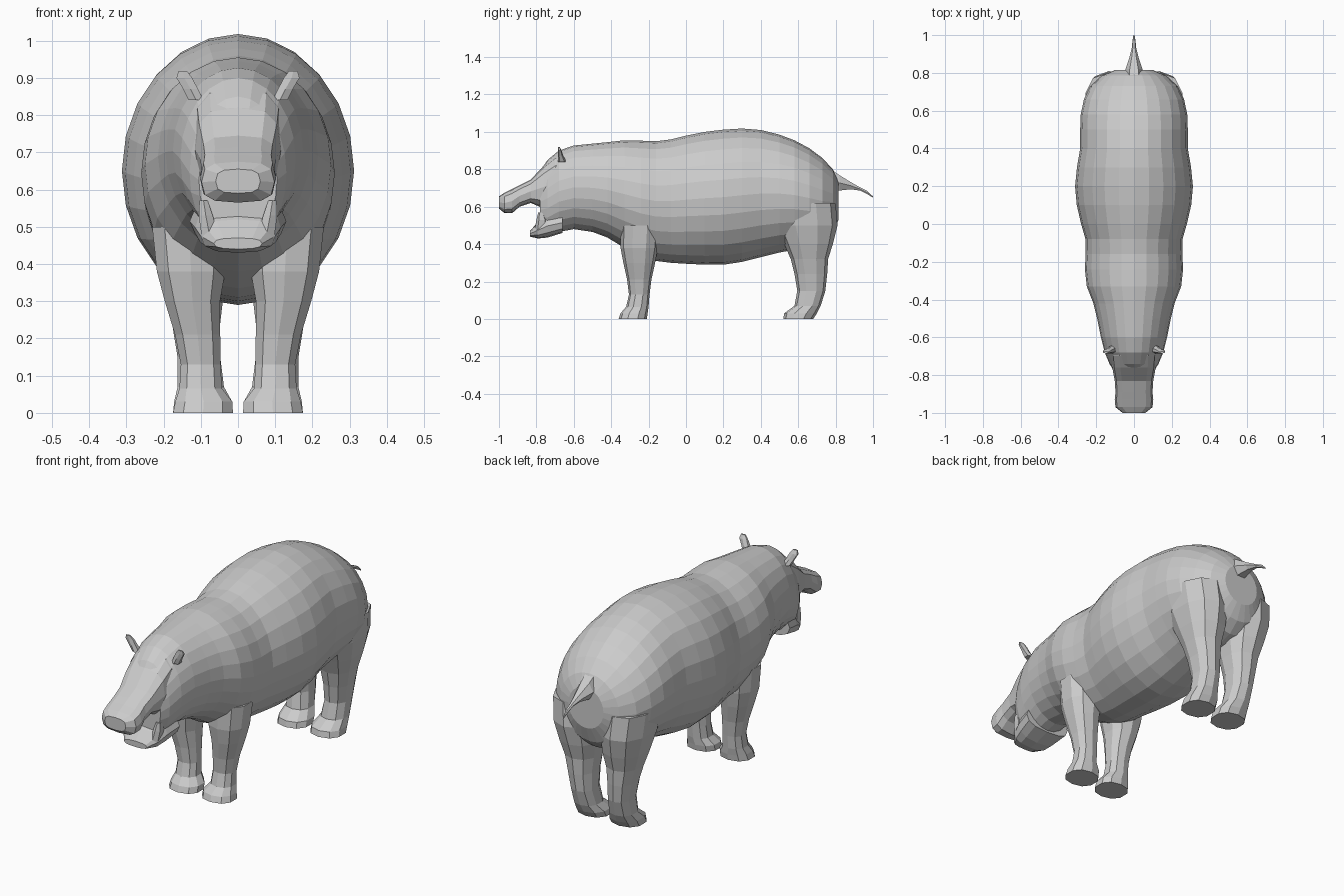
import bpy, bmesh
from math import cos, sin, pi


def ring(axis, c, r1, r2, n, power):
    """Superellipse ring: across y (x/z plane) or across z (x/y plane)."""
    pts = []
    for i in range(n):
        a = 2 * pi * (i + 0.5 * (axis == 'z')) / n
        u = abs(cos(a)) ** (2 / power) * (1 if cos(a) >= 0 else -1) * r1
        v = abs(sin(a)) ** (2 / power) * (1 if sin(a) >= 0 else -1) * r2
        pts.append((c[0] + u, c[1], c[2] + v) if axis == 'y'
                   else (c[0] + u, c[1] + v, c[2]))
    return pts


def loft(name, rings):
    """Skin a list of equal-sized rings and cap both ends."""
    bm = bmesh.new()
    loops = [[bm.verts.new(p) for p in r] for r in rings]
    n = len(loops[0])
    for a, b in zip(loops, loops[1:]):
        for i in range(n):
            j = (i + 1) % n
            bm.faces.new((a[i], a[j], b[j], b[i]))
    bm.faces.new(loops[0])
    bm.faces.new(loops[-1])
    bmesh.ops.recalc_face_normals(bm, faces=bm.faces)
    mesh = bpy.data.meshes.new(name)
    bm.to_mesh(mesh)
    bm.free()
    obj = bpy.data.objects.new(name, mesh)
    bpy.context.collection.objects.link(obj)
    return obj


def along_y(name, rows, n, power=2.0):
    """Rows of (y, top z, bottom z, half width)."""
    return loft(name, [ring('y', (0, y, (t + b) / 2), w, (t - b) / 2, n, power)
                       for y, t, b, w in rows])


def along_z(name, rows, n, side, power=2.3):
    """Rows of (z, inner x, outer x, front y, back y), mirrored by side."""
    return loft(name, [ring('z', (side * (i + o) / 2, (f + b) / 2, z),
                            (o - i) / 2, (b - f) / 2, n, power)
                       for z, i, o, f, b in rows])


# Barrel body, neck and skull
along_y("body", [
    (-0.78, 0.79, 0.46, 0.105), (-0.74, 0.85, 0.44, 0.13),
    (-0.68, 0.90, 0.465, 0.155), (-0.60, 0.927, 0.48, 0.175),
    (-0.50, 0.937, 0.465, 0.195), (-0.42, 0.945, 0.435, 0.215),
    (-0.33, 0.955, 0.38, 0.25), (-0.24, 0.953, 0.335, 0.26),
    (-0.16, 0.95, 0.31, 0.256), (-0.08, 0.96, 0.30, 0.257),
    (0.0, 0.98, 0.295, 0.28), (0.10, 1.0, 0.29, 0.303),
    (0.20, 1.012, 0.29, 0.312), (0.30, 1.018, 0.305, 0.302),
    (0.40, 1.01, 0.33, 0.285), (0.50, 0.985, 0.355, 0.285),
    (0.58, 0.955, 0.37, 0.282), (0.66, 0.912, 0.38, 0.265),
    (0.73, 0.86, 0.40, 0.23), (0.785, 0.80, 0.45, 0.17),
    (0.815, 0.74, 0.53, 0.10)], 24)

# Upper muzzle and open lower jaw
along_y("upper_muzzle", [
    (-0.64, 0.90, 0.60, 0.12), (-0.70, 0.87, 0.59, 0.12),
    (-0.76, 0.82, 0.59, 0.115), (-0.83, 0.745, 0.62, 0.102),
    (-0.89, 0.715, 0.60, 0.098), (-0.93, 0.695, 0.565, 0.102),
    (-0.97, 0.675, 0.565, 0.098), (-1.0, 0.655, 0.59, 0.06)], 12, 3)
along_y("lower_jaw", [
    (-0.66, 0.57, 0.46, 0.13), (-0.74, 0.56, 0.435, 0.115),
    (-0.79, 0.52, 0.43, 0.10), (-0.835, 0.47, 0.44, 0.065)], 12, 2.6)

# Tail: wide flat base tapering to a thin drooping tip
along_y("tail", [
    (0.76, 0.82, 0.66, 0.05), (0.82, 0.775, 0.68, 0.045),
    (0.88, 0.735, 0.69, 0.025), (0.93, 0.705, 0.685, 0.012),
    (0.97, 0.685, 0.665, 0.008), (1.0, 0.655, 0.648, 0.003)], 6)

for side, tag in ((-1, "left"), (1, "right")):
    # Legs with flared feet
    along_z("front_leg_" + tag, [
        (0.0, 0.01, 0.178, -0.36, -0.21), (0.03, 0.012, 0.172, -0.35, -0.205),
        (0.065, 0.04, 0.16, -0.32, -0.20), (0.13, 0.045, 0.156, -0.305, -0.195),
        (0.21, 0.045, 0.172, -0.315, -0.185), (0.30, 0.045, 0.20, -0.335, -0.165),
        (0.38, 0.03, 0.222, -0.35, -0.15), (0.50, 0.03, 0.235, -0.35, -0.14)],
        10, side)
    along_z("hind_leg_" + tag, [
        (0.0, 0.01, 0.178, 0.52, 0.68), (0.03, 0.012, 0.175, 0.525, 0.70),
        (0.07, 0.035, 0.165, 0.58, 0.72), (0.15, 0.045, 0.165, 0.595, 0.745),
        (0.24, 0.045, 0.18, 0.58, 0.755), (0.32, 0.035, 0.20, 0.56, 0.76),
        (0.40, 0.02, 0.225, 0.525, 0.785), (0.50, 0.015, 0.25, 0.48, 0.81),
        (0.62, 0.02, 0.262, 0.47, 0.80)], 10, side)
    # Small upright ears
    along_z("ear_" + tag, [
        (0.84, 0.09, 0.135, -0.685, -0.64), (0.87, 0.105, 0.15, -0.685, -0.655),
        (0.90, 0.12, 0.168, -0.685, -0.665), (0.918, 0.135, 0.162, -0.685, -0.675)],
        6, side)
    # Raised lip corners of the lower jaw
    along_z("lip_corner_" + tag, [
        (0.47, 0.05, 0.10, -0.81, -0.74), (0.53, 0.065, 0.108, -0.80, -0.74),
        (0.57, 0.08, 0.105, -0.79, -0.76)], 6, side)
